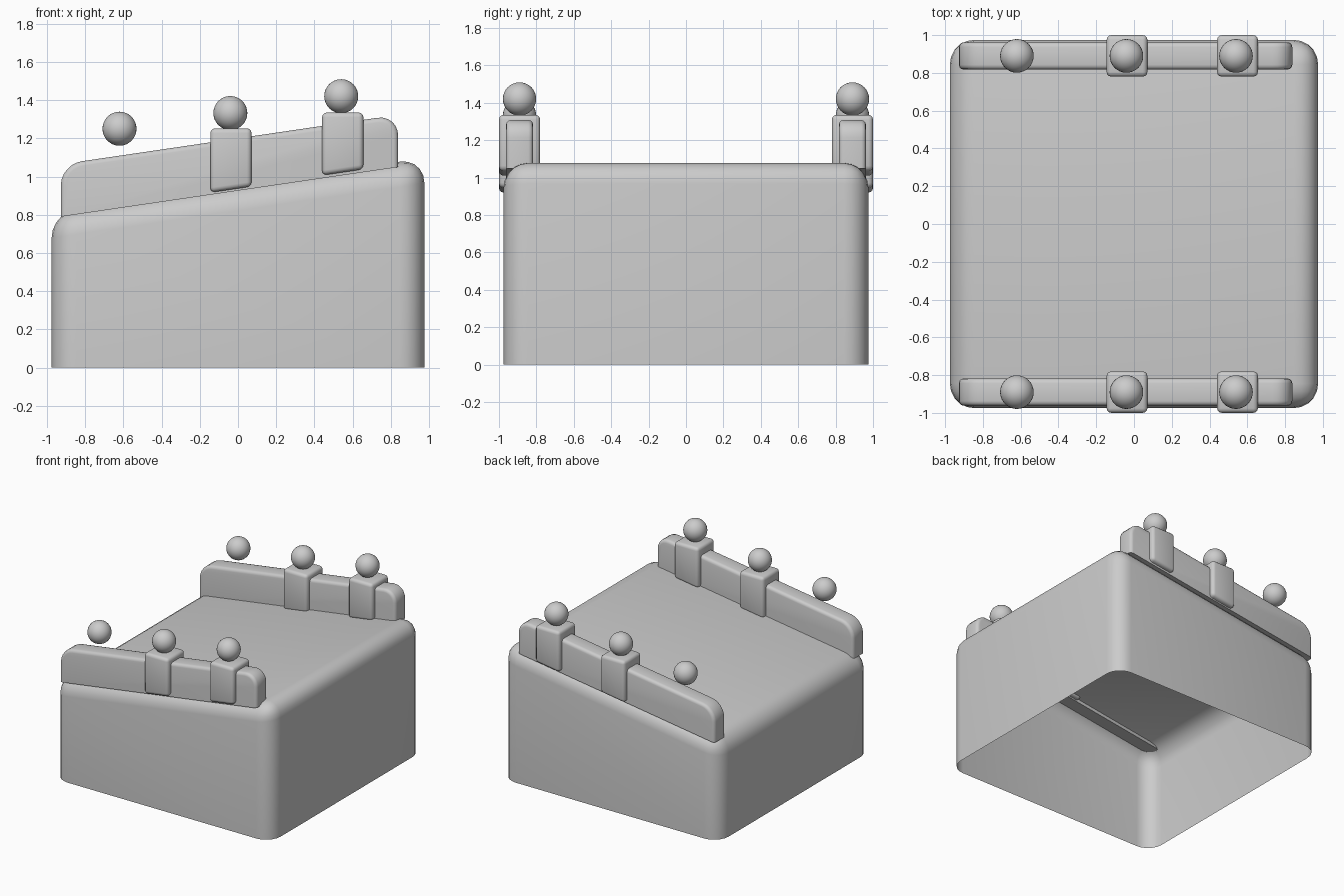
import bpy, bmesh
from mathutils import Vector

if "Cube" in bpy.data.objects:
    bpy.data.objects.remove(bpy.data.objects["Cube"], do_unlink=True)

SLOPE = 0.147  # rise of the top along x

grey = bpy.data.materials.new("light grey")
grey.use_nodes = True
colour = (0.6, 0.6, 0.6, 1)
grey.diffuse_color = colour
grey.node_tree.nodes["Principled BSDF"].inputs["Base Color"].default_value = colour


def finish(bm, name, angle=0.7):
    mesh = bpy.data.meshes.new(name)
    bm.normal_update()
    bm.to_mesh(mesh)
    bm.free()
    mesh.materials.append(grey)
    obj = bpy.data.objects.new(name, mesh)
    bpy.context.collection.objects.link(obj)
    bpy.ops.object.select_all(action="DESELECT")
    obj.select_set(True)
    bpy.context.view_layer.objects.active = obj
    bpy.ops.object.shade_smooth_by_angle(angle=angle)
    return obj


def block(x0, x1, y0, y1, bottom, top):
    """Box whose bottom and top heights are functions of x."""
    bm = bmesh.new()
    bmesh.ops.create_cube(bm, size=1)
    for v in bm.verts:
        x = x0 if v.co.x < 0 else x1
        y = y0 if v.co.y < 0 else y1
        v.co = Vector((x, y, bottom(x) if v.co.z < 0 else top(x)))
    bm.normal_update()
    return bm


def bevel(bm, edges, offset, segments):
    bmesh.ops.bevel(bm, geom=edges, offset=offset, segments=segments,
                    profile=0.5, affect="EDGES", clamp_overlap=True)
    bm.normal_update()


# Rounded, sloping shell, open underneath
bm = block(-0.975, 0.975, -0.975, 0.975, lambda x: 0, lambda x: 0.953 + SLOPE * x)
bevel(bm, [e for e in bm.edges if max(v.co.z for v in e.verts) > 0.1], 0.13, 5)
base = [f for f in bm.faces if f.normal.z < -0.9]
bmesh.ops.delete(bm, geom=base, context="FACES")
finish(bm, "sloped_body")

for side, label in ((-1, "front"), (1, "back")):
    # Sloping rail with rounded upper ends
    bm = block(-0.927, 0.838, side * 0.89 - 0.072, side * 0.89 + 0.072,
               lambda x: 0.926 + SLOPE * x, lambda x: 1.2 + SLOPE * x)
    ends = [e for e in bm.edges
            if abs(e.verts[0].co.x - e.verts[1].co.x) < 0.01
            and all(v.co.z > 1.02 + SLOPE * v.co.x for v in e.verts)]
    bevel(bm, ends, 0.11, 6)
    rims = [e for e in bm.edges
            if any(abs(f.normal.y) > 0.9 for f in e.link_faces)
            and not any(f.normal.z < -0.9 for f in e.link_faces)]
    bevel(bm, rims, 0.025, 3)
    finish(bm, label + "_rail")

    # Posts clasping the rail
    for x, low, high, place in ((-0.037, 0.932, 1.252, "middle"),
                                (0.548, 1.022, 1.335, "upper")):
        bm = block(x - 0.108, x + 0.108, side * 0.89 - 0.11, side * 0.89 + 0.11,
                   lambda px: low + SLOPE * (px - x), lambda px: high)
        bevel(bm, bm.edges[:], 0.025, 3)
        finish(bm, f"{label}_{place}_post")

    # Balls above the rail
    for x, z, place in ((-0.62, 1.25, "lower"), (-0.04, 1.332, "middle"),
                        (0.54, 1.42, "upper")):
        bm = bmesh.new()
        bmesh.ops.create_uvsphere(bm, u_segments=32, v_segments=16, radius=0.089)
        bmesh.ops.translate(bm, verts=bm.verts, vec=(x, side * 0.89, z))
        finish(bm, f"{label}_{place}_ball")
